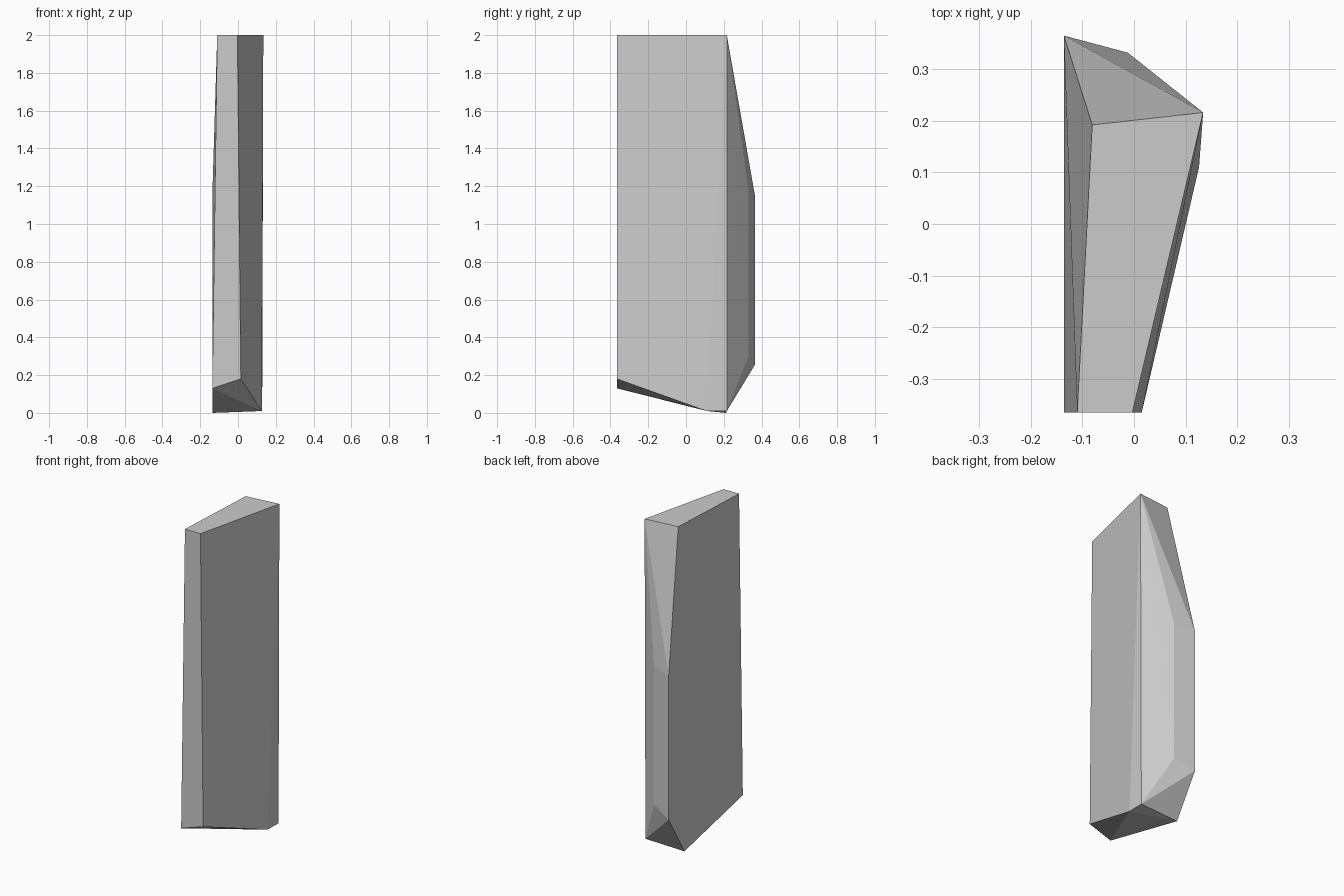
import bpy
import bmesh

if "Cube" in bpy.data.objects:
    bpy.data.objects.remove(bpy.data.objects["Cube"])

# corners of the faceted stone slab
top = [(-0.11, -0.365, 2), (-0.003, -0.365, 2), (0.134, 0.216, 2), (-0.081, 0.192, 2)]
back = [(-0.136, 0.365, 1.15), (-0.012, 0.332, 1.17),
        (-0.136, 0.365, 0.255), (-0.012, 0.332, 0.303)]
bottom = [(-0.136, -0.365, 0.13), (0.015, -0.365, 0.18),
          (0.126, 0.11, 0.01), (0.128, 0.216, 0.01), (-0.136, 0.21, 0)]

# the slab is the convex hull of its corners
bm = bmesh.new()
for co in top + back + bottom:
    bm.verts.new(co)
bmesh.ops.convex_hull(bm, input=bm.verts)
bmesh.ops.dissolve_limit(bm, angle_limit=0.005, verts=bm.verts, edges=bm.edges)
bmesh.ops.recalc_face_normals(bm, faces=bm.faces)

mesh = bpy.data.meshes.new("stone_slab")
bm.to_mesh(mesh)
bm.free()
slab = bpy.data.objects.new("stone_slab", mesh)
bpy.context.collection.objects.link(slab)
